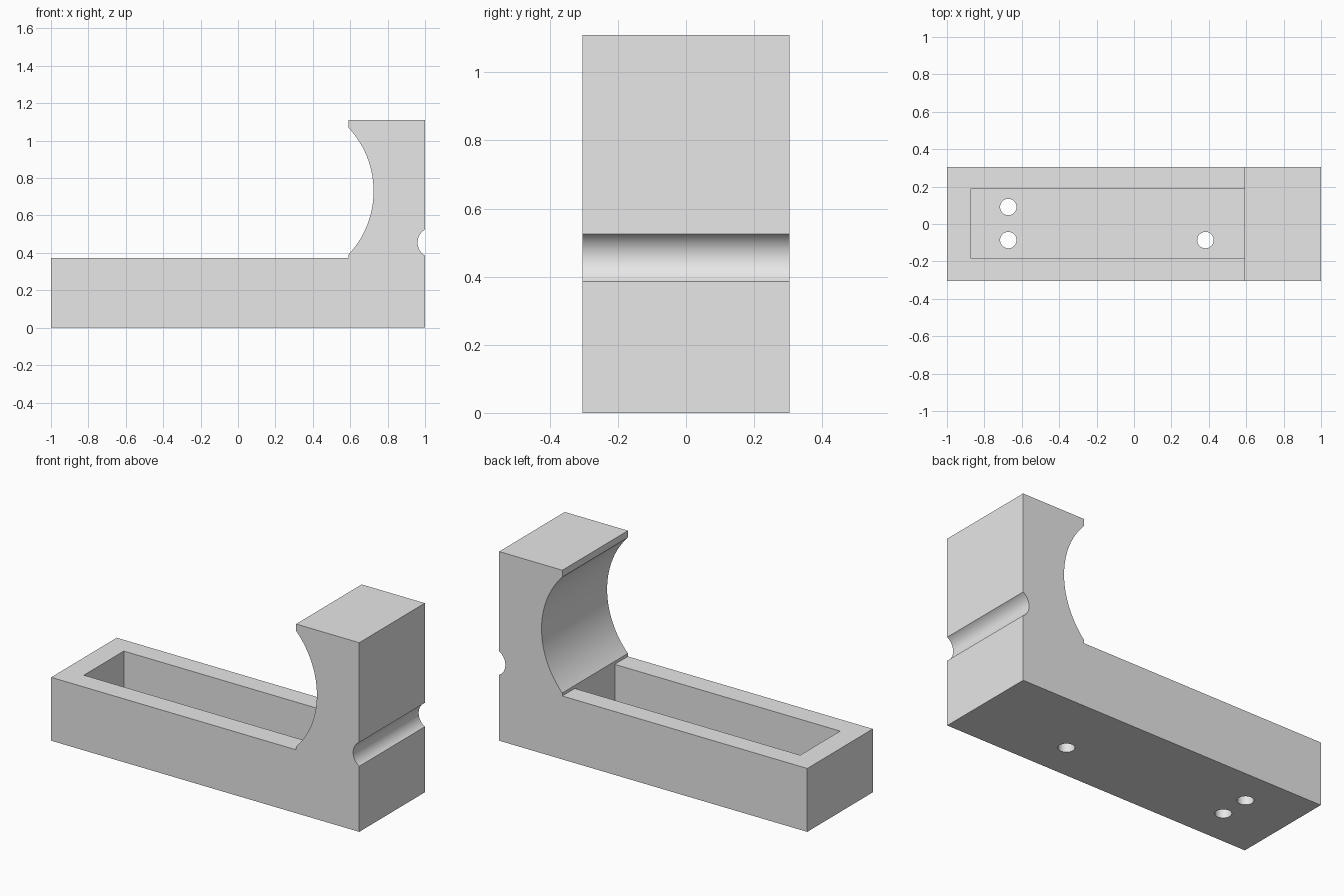
import bpy, bmesh, math
from mathutils import Matrix, Vector

default_cube = bpy.data.objects.get("Cube")
if default_cube:
    bpy.data.objects.remove(default_cube, do_unlink=True)

# Overall sizes
HALF_Y = 0.304
BASE_TOP, TOP = 0.372, 1.11
ARM_X = 0.59
FLOOR = 0.1

grey = bpy.data.materials.new("plain_grey")
grey.use_nodes = True
colour = (0.8, 0.8, 0.8, 1.0)
grey.diffuse_color = colour
grey.node_tree.nodes["Principled BSDF"].inputs["Base Color"].default_value = colour


def add_object(name, bm):
    bmesh.ops.recalc_face_normals(bm, faces=bm.faces)
    mesh = bpy.data.meshes.new(name)
    bm.to_mesh(mesh)
    bm.free()
    mesh.materials.append(grey)
    obj = bpy.data.objects.new(name, mesh)
    bpy.context.collection.objects.link(obj)
    return obj


def arc(edge_x, mid_z, half_chord, depth, steps, side):
    """Points bottom to top of an arc; side is the way it bulges in x."""
    radius = (half_chord ** 2 + depth ** 2) / (2 * depth)
    centre_x = edge_x + side * (depth - radius)
    sweep = math.asin(half_chord / radius)
    angles = [sweep * (2 * i / steps - 1) for i in range(steps + 1)]
    return [(centre_x + side * radius * math.cos(a), mid_z + radius * math.sin(a))
            for a in angles]


# Side profile: base, rear groove, arm top and round cradle
cradle = arc(ARM_X, 0.73, 0.34, 0.135, 40, 1)
groove = arc(1.0, 0.455, 0.07, 0.04, 20, -1)
profile = ([(-1, 0), (1, 0)] + groove + [(1, TOP), (ARM_X, TOP)]
           + cradle[::-1] + [(ARM_X, BASE_TOP), (-1, BASE_TOP)])
bm = bmesh.new()
face = bm.faces.new([bm.verts.new((x, -HALF_Y, z)) for x, z in profile])
extruded = bmesh.ops.extrude_face_region(bm, geom=[face])
moved = [g for g in extruded["geom"] if isinstance(g, bmesh.types.BMVert)]
bmesh.ops.translate(bm, verts=moved, vec=(0, 2 * HALF_Y, 0))
bracket = add_object("bracket_body", bm)

# Open tray pocket in the base
low, high = Vector((-0.873, -0.182, FLOOR)), Vector((ARM_X, 0.188, BASE_TOP + 0.01))
bm = bmesh.new()
bmesh.ops.create_cube(bm, size=1, matrix=Matrix.Translation((low + high) / 2)
                      @ Matrix.Diagonal((*(high - low), 1)))
cutters = [add_object("pocket_cutter", bm)]

# Three holes through the floor
for x, y in [(-0.672, 0.091), (-0.672, -0.086), (0.382, -0.086)]:
    bm = bmesh.new()
    bmesh.ops.create_cone(bm, cap_ends=True, segments=32, radius1=0.044, radius2=0.044,
                          depth=0.4, matrix=Matrix.Translation((x, y, 0)))
    cutters.append(add_object("hole_cutter", bm))

bpy.ops.object.select_all(action="DESELECT")
bpy.context.view_layer.objects.active = bracket
bracket.select_set(True)
for cutter in cutters:
    cutter.hide_render = True
    cut = bracket.modifiers.new(cutter.name, "BOOLEAN")
    cut.operation, cut.solver, cut.object = "DIFFERENCE", "EXACT", cutter
    bpy.ops.object.modifier_apply(modifier=cut.name)
    bpy.data.objects.remove(cutter, do_unlink=True)

# Smooth curves, crisp edges
bpy.ops.object.shade_smooth_by_angle(angle=math.radians(30))
